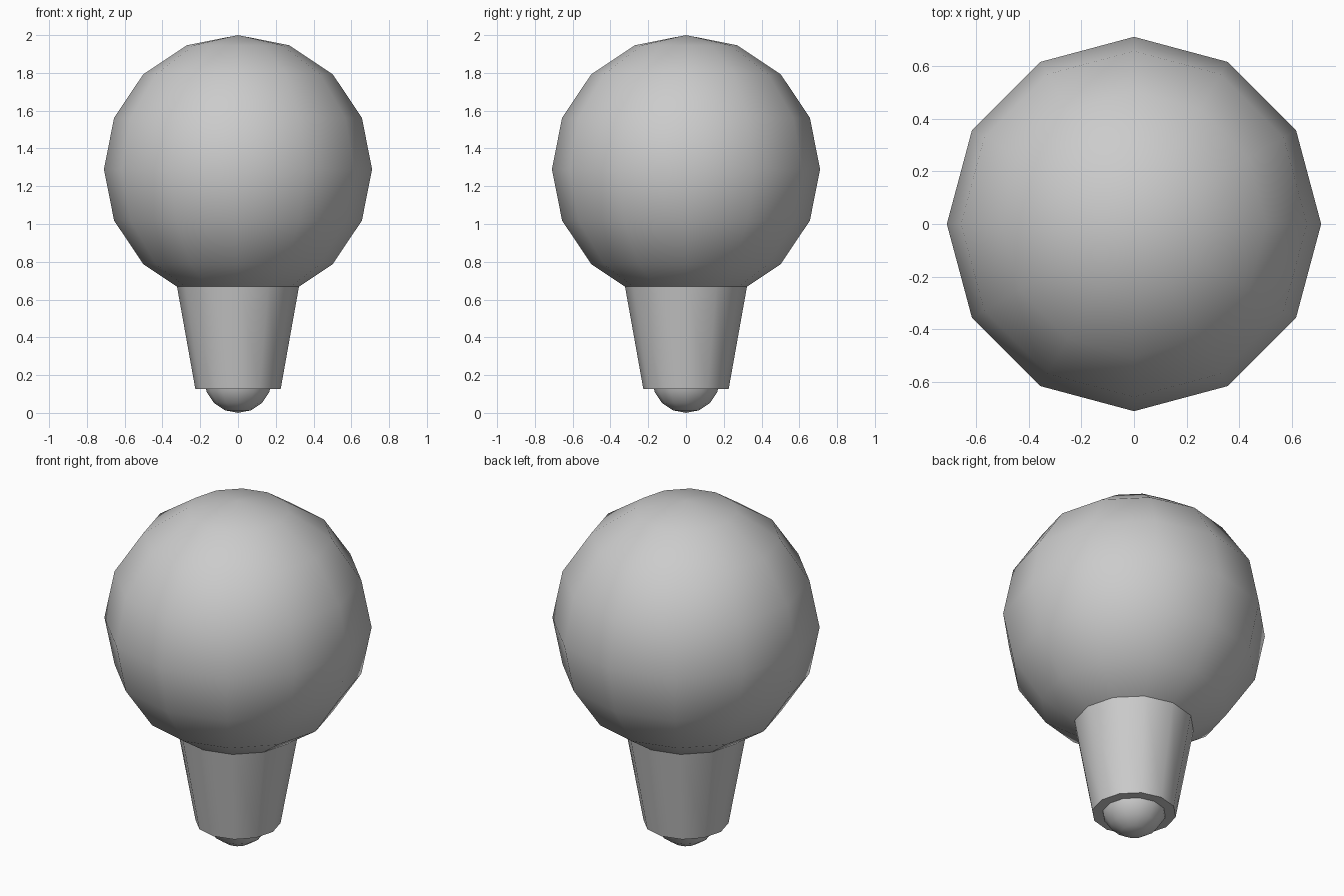
import bpy
import math

if "Cube" in bpy.data.objects:
    bpy.data.objects.remove(bpy.data.objects["Cube"])


def finish(obj, name):
    obj.name = name
    obj.data.name = name
    bpy.ops.object.shade_smooth_by_angle(angle=math.radians(45))


def ball(name, radius, z):
    bpy.ops.mesh.primitive_uv_sphere_add(segments=12, ring_count=8,
                                         radius=radius, location=(0, 0, z))
    finish(bpy.context.object, name)


# Large glass globe
ball("glass_globe", 0.71, 1.29)

# Tapered socket, its top buried in the globe
z0, z1 = 0.127, 0.72
bpy.ops.mesh.primitive_cone_add(vertices=12, radius1=0.226, radius2=0.332,
                                depth=z1 - z0, location=(0, 0, (z0 + z1) / 2))
finish(bpy.context.object, "tapered_socket")

# Small contact ball poking out below the socket
ball("contact_tip", 0.18, 0.18)
